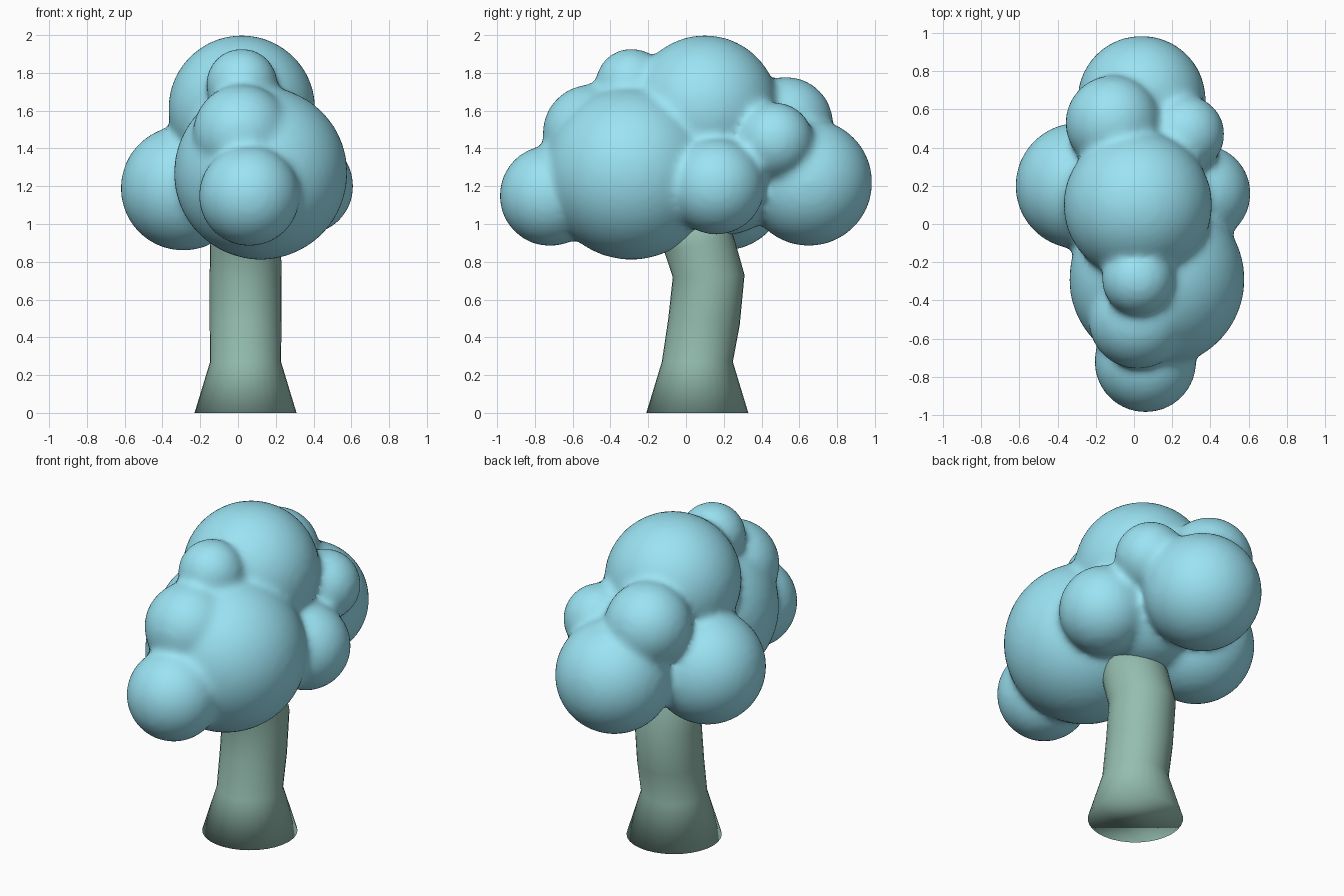
import bpy, bmesh, math
from mathutils import Matrix, Vector

if "Cube" in bpy.data.objects:
    bpy.data.objects.remove(bpy.data.objects["Cube"])


def material(name, color):
    m = bpy.data.materials.new(name)
    m.diffuse_color = color
    m.use_nodes = True
    m.node_tree.nodes["Principled BSDF"].inputs["Base Color"].default_value = m.diffuse_color
    return m


def make_object(name, bm, mat):
    bmesh.ops.recalc_face_normals(bm, faces=bm.faces)
    for f in bm.faces:
        f.smooth = True
    mesh = bpy.data.meshes.new(name)
    bm.to_mesh(mesh)
    bm.free()
    mesh.materials.append(mat)
    ob = bpy.data.objects.new(name, mesh)
    bpy.context.collection.objects.link(ob)
    return ob


# Foliage: overlapping balls (x, y, z, radius) fused into one soft mass
balls = [
    (0.02, 0.10, 1.61, 0.39),    # crown
    (0.12, -0.29, 1.27, 0.46),   # main mass
    (0.06, -0.72, 1.15, 0.268),  # front low
    (0.02, -0.50, 1.48, 0.26),   # front middle
    (0.02, -0.29, 1.74, 0.19),   # front top
    (-0.29, 0.20, 1.19, 0.332),  # left
    (0.04, 0.65, 1.22, 0.337),   # back
    (0.355, 0.16, 1.20, 0.257),  # right
    (0.27, 0.47, 1.44, 0.205),   # right back
    (-0.11, 0.53, 1.53, 0.25),   # back top
    (0.05, 0.20, 1.28, 0.34),    # core
]
bm = bmesh.new()
for x, y, z, r in balls:
    bmesh.ops.create_icosphere(bm, subdivisions=4, radius=r,
                               matrix=Matrix.Translation((x, y, z)))
foliage = make_object("foliage", bm, material("leaf_blue", (0.33, 0.77, 0.9, 1)))
remesh = foliage.modifiers.new("fuse", 'REMESH')
remesh.mode = 'VOXEL'
remesh.voxel_size = 0.022
remesh.use_smooth_shade = True
soften = foliage.modifiers.new("soften", 'SMOOTH')
soften.factor = 0.5
soften.iterations = 12

# Trunk: rings (y, z, radius, tilt) with a flared foot and a bend at the top
rings = [
    (0.06, 0.00, 0.27, 0.0),
    (0.06, 0.27, 0.188, 0.0),
    (0.095, 0.48, 0.19, -0.08),
    (0.12, 0.725, 0.19, 0.03),
    (0.07, 0.89, 0.188, 0.2),
    (0.00, 1.10, 0.18, 0.3),
]
SIDES = 32
bm = bmesh.new()
loops = []
for y, z, r, tilt in rings:
    turn = Matrix.Rotation(tilt, 3, 'X')
    loops.append([bm.verts.new(Vector((0.04, y, z)) + turn @ Vector(
        (r * math.cos(a), r * math.sin(a), 0)))
        for a in (2 * math.pi * i / SIDES for i in range(SIDES))])
for low, high in zip(loops, loops[1:]):
    for i in range(SIDES):
        j = (i + 1) % SIDES
        bm.faces.new((low[i], low[j], high[j], high[i]))
bm.faces.new(loops[0][::-1])
bm.faces.new(loops[-1])
make_object("trunk", bm, material("bark_green", (0.30, 0.51, 0.43, 1)))
